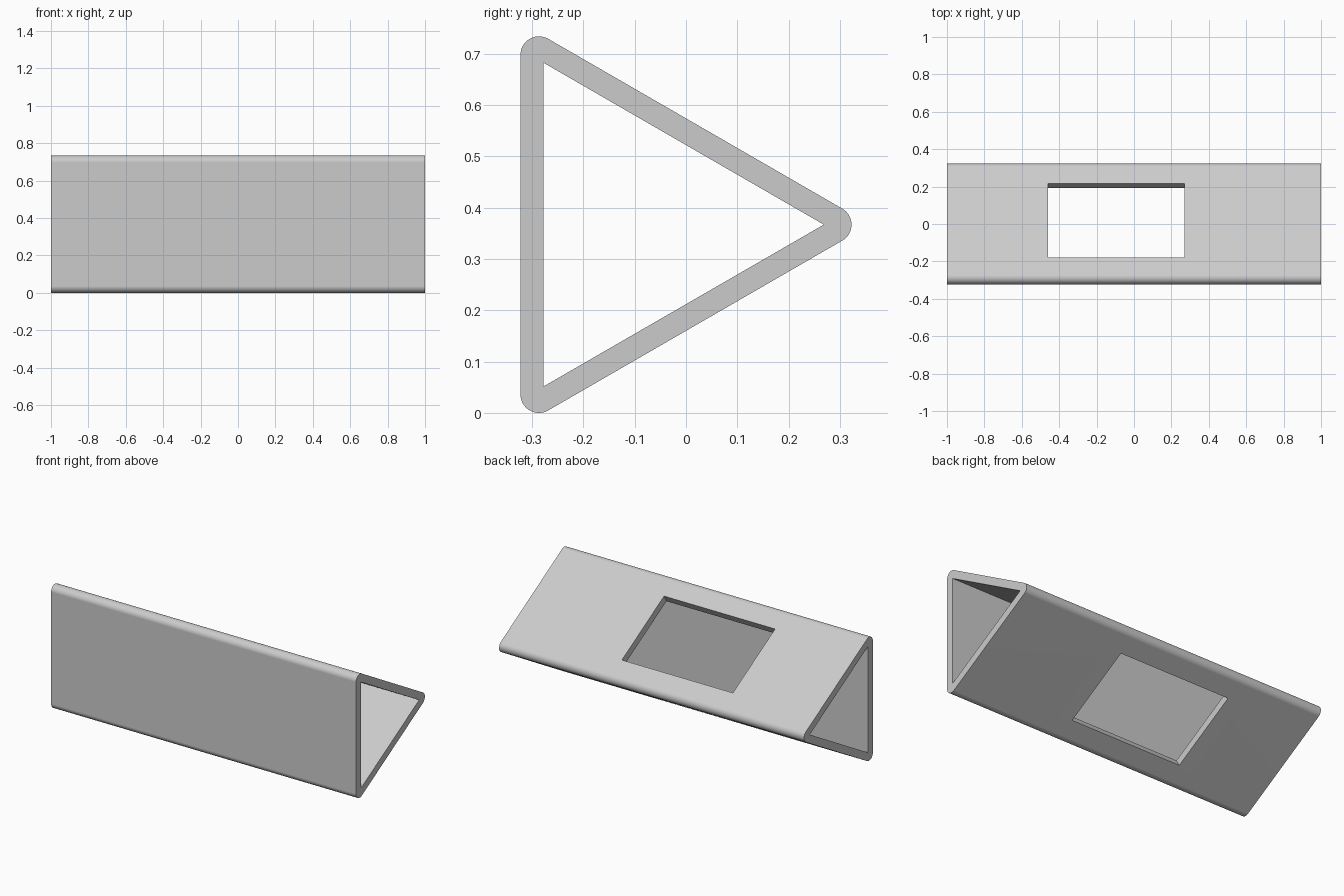
import bpy, bmesh
from math import radians, cos, sin
from mathutils import Vector, Matrix

default = bpy.data.objects.get("Cube")
if default:
    bpy.data.objects.remove(default, do_unlink=True)

# Section dimensions: distances from the triangle's centre to its walls
CENTRE = Vector((0, -0.0955, 0.3668))
OUTER, INNER, ROUND = 0.227, 0.182, 0.036
CORNERS = [radians(a) for a in (0, 120, 240)]
WALLS = [radians(a) for a in (60, 180, 300)]
WINDOW_X, WINDOW_LENGTH, WINDOW_HEIGHT = -0.0945, 0.728, 0.456


def add_object(name, bm):
    bmesh.ops.recalc_face_normals(bm, faces=bm.faces)
    mesh = bpy.data.meshes.new(name)
    bm.to_mesh(mesh)
    bm.free()
    obj = bpy.data.objects.new(name, mesh)
    bpy.context.collection.objects.link(obj)
    return obj


def prism(name, inradius, radius, steps, half_length):
    """Triangular bar along x, its corners rounded in the given steps."""
    bm = bmesh.new()
    ring = []
    for corner in CORNERS:
        reach = 2 * (inradius - radius)
        for i in range(steps + 1):
            a = corner + radians(120 * i / steps - 60) if steps else corner
            offset = Vector((-half_length,
                             reach * cos(corner) + radius * cos(a),
                             reach * sin(corner) + radius * sin(a)))
            ring.append(bm.verts.new(CENTRE + offset))
    face = bm.faces.new(ring)
    result = bmesh.ops.extrude_face_region(bm, geom=[face])
    moved = [v for v in result["geom"] if isinstance(v, bmesh.types.BMVert)]
    bmesh.ops.translate(bm, verts=moved, vec=(2 * half_length, 0, 0))
    return add_object(name, bm)


def window_cutter(angle):
    """Box that passes squarely through one wall."""
    bm = bmesh.new()
    bmesh.ops.create_cube(bm, size=1)
    place = (Matrix.Translation(CENTRE) @ Matrix.Rotation(angle, 4, 'X')
             @ Matrix.Translation((WINDOW_X, OUTER, 0))
             @ Matrix.Diagonal((WINDOW_LENGTH, 0.2, WINDOW_HEIGHT, 1)))
    bm.transform(place)
    return add_object("window_cutter", bm)


# Rounded triangular tube with a window in each wall
tube = prism("triangular_tube", OUTER, ROUND, 16, 1.0)
cutters = [prism("bore_cutter", INNER, 0, 0, 1.2)]
cutters += [window_cutter(a) for a in WALLS]
bpy.context.view_layer.objects.active = tube
for cutter in cutters:
    cutter.hide_render = True
    cut = tube.modifiers.new("cut", 'BOOLEAN')
    cut.operation = 'DIFFERENCE'
    cut.solver = 'EXACT'
    cut.object = cutter
    bpy.ops.object.modifier_apply(modifier=cut.name)
    bpy.data.objects.remove(cutter, do_unlink=True)

# Plain grey finish
grey = bpy.data.materials.new("light_grey")
grey.use_nodes = True
colour = (0.6, 0.6, 0.6, 1)
grey.diffuse_color = colour
grey.node_tree.nodes["Principled BSDF"].inputs["Base Color"].default_value = colour
tube.data.materials.clear()
tube.data.materials.append(grey)

# Smooth rounds, flat walls
bpy.ops.object.select_all(action='DESELECT')
tube.select_set(True)
bpy.ops.object.shade_smooth_by_angle(angle=radians(30))
weighted = tube.modifiers.new("flat_walls", 'WEIGHTED_NORMAL')
weighted.keep_sharp = True
